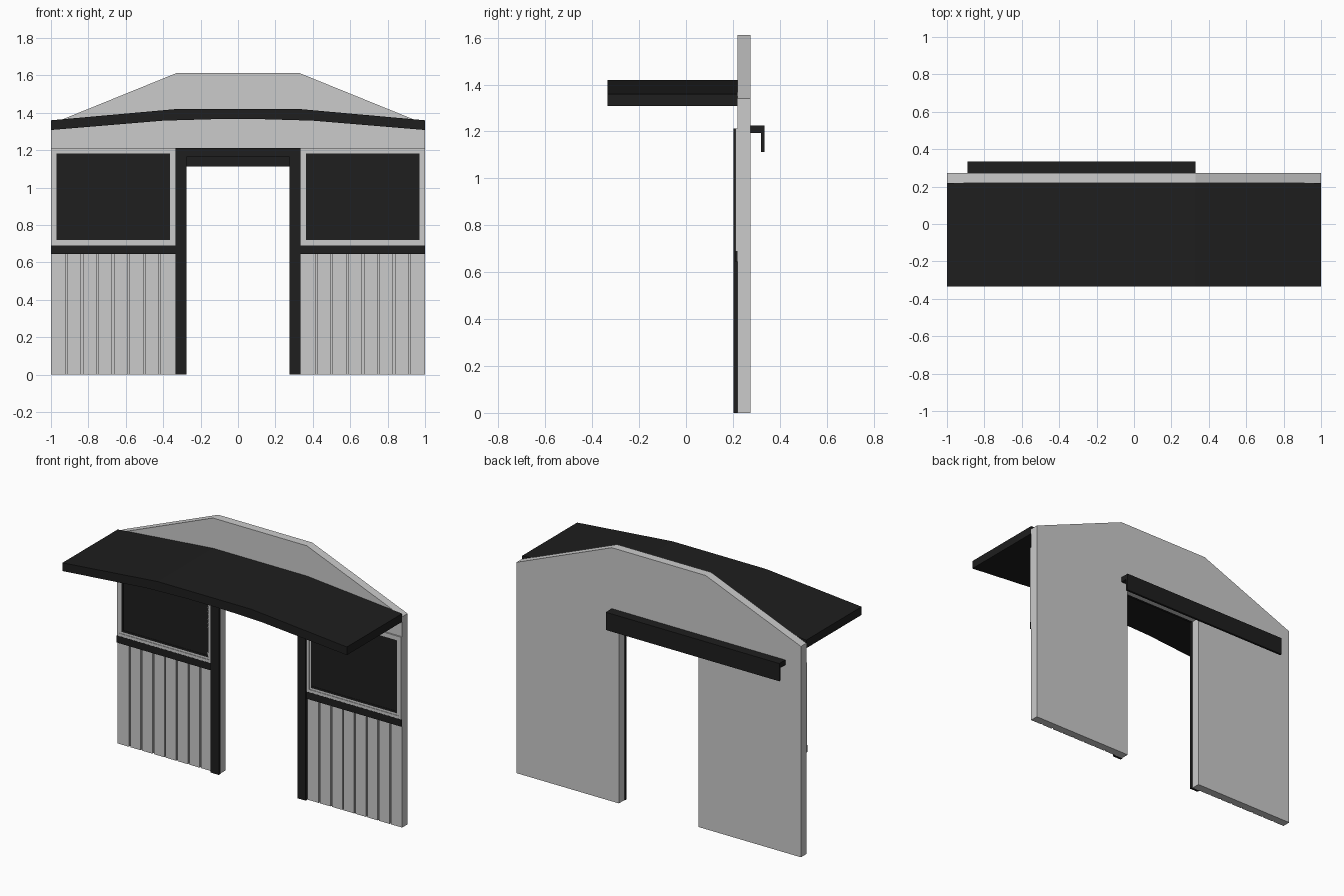
import bpy, bmesh

if "Cube" in bpy.data.objects:
    bpy.data.objects.remove(bpy.data.objects["Cube"])

black = bpy.data.materials.new("black")
black.diffuse_color = (0.013, 0.013, 0.013, 1)
black.use_nodes = True
black.node_tree.nodes["Principled BSDF"].inputs["Base Color"].default_value = black.diffuse_color


def finish(name, bm, mat=None):
    bmesh.ops.recalc_face_normals(bm, faces=bm.faces)
    me = bpy.data.meshes.new(name)
    bm.to_mesh(me)
    bm.free()
    ob = bpy.data.objects.new(name, me)
    bpy.context.collection.objects.link(ob)
    if mat:
        me.materials.append(mat)
    return ob


def prism(name, pts, y0, y1, mat=None):
    """Extrude an x-z outline along y."""
    bm = bmesh.new()
    face = bm.faces.new([bm.verts.new((x, y0, z)) for x, z in pts])
    ext = bmesh.ops.extrude_face_region(bm, geom=[face])
    for v in ext["geom"]:
        if isinstance(v, bmesh.types.BMVert):
            v.co.y = y1
    return finish(name, bm, mat)


def boxes(name, items, mat=None):
    bm = bmesh.new()
    for x0, x1, y0, y1, z0, z1 in items:
        vs = bmesh.ops.create_cube(bm, size=1)["verts"]
        for v in vs:
            v.co = (x1 if v.co.x > 0 else x0, y1 if v.co.y > 0 else y0,
                    z1 if v.co.z > 0 else z0)
    return finish(name, bm, mat)


def sym(half):
    """Mirror a half outline (right side) across x = 0."""
    return half + [(-x, z) for x, z in reversed(half)]


def frame(name, s, x0, x1, z0, z1, w, y0):
    """Rectangular frame of four bars on side s."""
    bars = [(x0, x1, z0, z0 + w), (x0, x1, z1 - w, z1),
            (x0, x0 + w, z0 + w, z1 - w), (x1 - w, x1, z0 + w, z1 - w)]
    return boxes(name, [(*sorted((s * a, s * b)), y0, 0.22, c, d)
                        for a, b, c, d in bars])


# Gabled wall with doorway
wall = prism("wall", sym([(0.28, 1.165), (0.28, 0), (1, 0), (1, 1.34), (0.33, 1.612)]),
             0.22, 0.274)

# Plank grooves cut in the lower wall
xs = [s * (0.335 + 0.0831 * i) for s in (-1, 1) for i in range(1, 8)]
cutter = boxes("groove_cutter", [(x - 0.005, x + 0.005, 0.2, 0.23, -0.1, 0.66) for x in xs])
cutter.hide_render = True
cutter.hide_viewport = True
mod = wall.modifiers.new("grooves", "BOOLEAN")
mod.object = cutter
mod.solver = "EXACT"

# Door trim
prism("door_trim", sym([(0.276, 1.165), (0.276, 0), (0.334, 0), (0.334, 1.213)]),
      0.202, 0.22, black)

# Windows and dado rails on both sides
for s, side in ((-1, "left"), (1, "right")):
    frame(f"window_frame_{side}", s, 0.334, 1.0, 0.69, 1.213, 0.018, 0.211)
    frame(f"window_bead_{side}", s, 0.352, 0.982, 0.708, 1.195, 0.012, 0.214)
    a, b = sorted((s * 0.356, s * 0.972))
    boxes(f"window_pane_{side}", [(a, b, 0.216, 0.22, 0.718, 1.186)], black)
    frame(f"pane_bead_{side}", s, 0.358, 0.970, 0.720, 1.184, 0.012, 0.214).data.materials.append(black)
    a, b = sorted((s * 0.334, s * 1.0))
    boxes(f"dado_rail_{side}", [(a, b, 0.210, 0.22, 0.645, 0.69)], black)

# Shallow bent canopy
prism("canopy", sym([(0.13, 1.366), (0.4, 1.358), (1, 1.308), (1, 1.36), (0.33, 1.42)]),
      -0.335, 0.22, black)

# Sliding door rail on the back
boxes("rail_top", [(-0.89, 0.33, 0.274, 0.334, 1.193, 1.225)], black)
boxes("rail_lip", [(-0.89, 0.33, 0.320, 0.334, 1.112, 1.193)], black)
